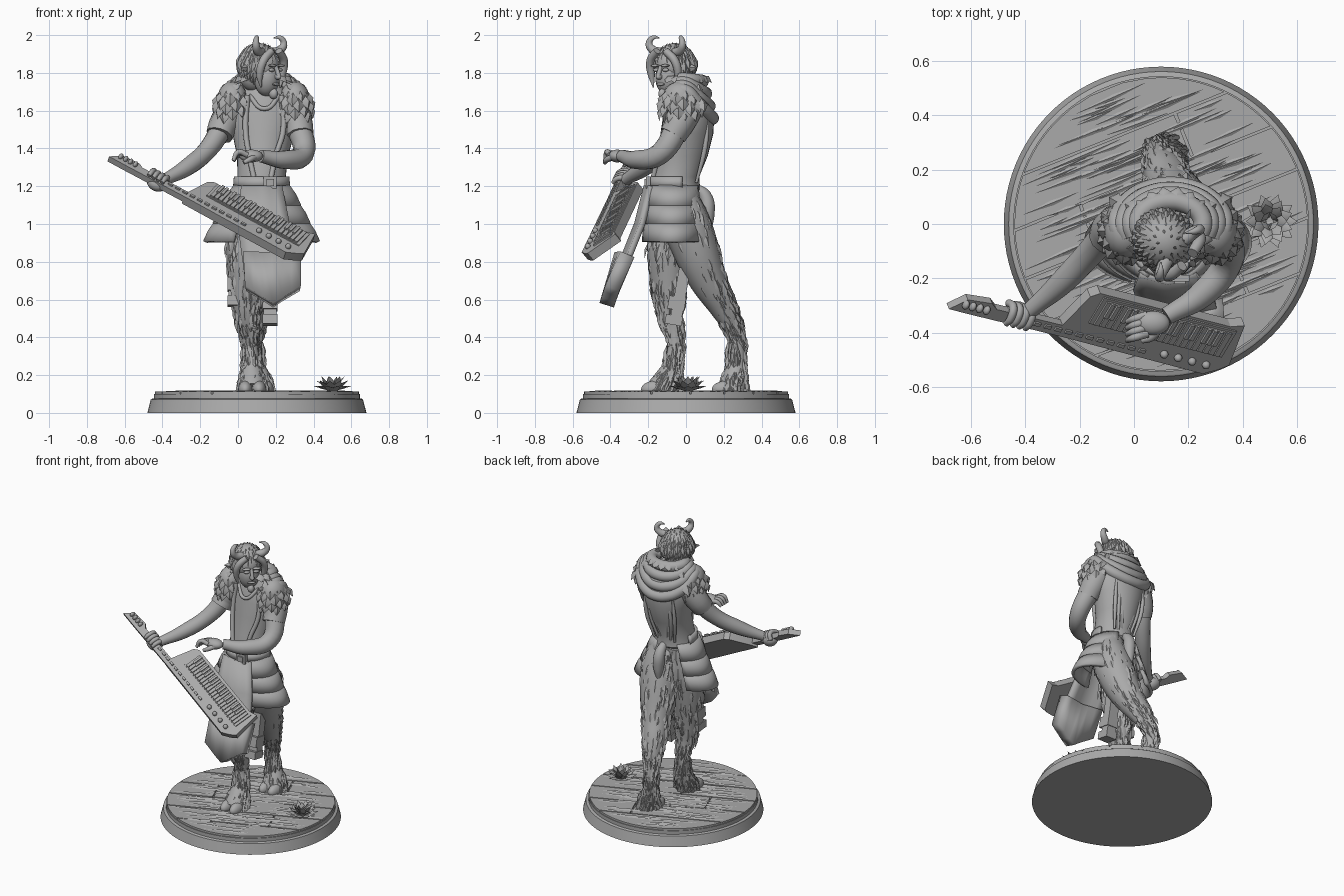
import bpy, bmesh, math, random
from math import sin, cos, pi, radians
from mathutils import Matrix, Vector

random.seed(4)
if "Cube" in bpy.data.objects:
    bpy.data.objects.remove(bpy.data.objects["Cube"], do_unlink=True)

stone = bpy.data.materials.new("plain_grey")
stone.use_nodes = True
GREY = (0.4, 0.4, 0.4, 1)
stone.diffuse_color = GREY
stone.node_tree.nodes["Principled BSDF"].inputs["Base Color"].default_value = GREY
WORLD = Matrix.Identity(4)


def finish(name, bm, m=WORLD, thick=0, angle=40):
    bmesh.ops.recalc_face_normals(bm, faces=bm.faces)
    mesh = bpy.data.meshes.new(name)
    bm.to_mesh(mesh)
    bm.free()
    mesh.materials.append(stone)
    ob = bpy.data.objects.new(name, mesh)
    bpy.context.collection.objects.link(ob)
    ob.matrix_world = m
    if thick:
        mod = ob.modifiers.new("thickness", 'SOLIDIFY')
        mod.thickness, mod.offset = thick, 0
    bpy.ops.object.select_all(action='DESELECT')
    ob.select_set(True)
    bpy.context.view_layer.objects.active = ob
    bpy.ops.object.shade_smooth_by_angle(angle=radians(angle))


def tube(name, pts, m=WORLD):
    """Round limb through (x, y, z, radius) points."""
    cu = bpy.data.curves.new(name + "_path", 'CURVE')
    cu.dimensions, cu.bevel_depth, cu.bevel_resolution, cu.use_fill_caps = '3D', 1, 4, True
    sp = cu.splines.new('BEZIER')
    sp.resolution_u, sp.radius_interpolation = 6, 'CARDINAL'
    sp.bezier_points.add(len(pts) - 1)
    for bp, p in zip(sp.bezier_points, pts):
        bp.co, bp.radius = p[:3], p[3]
        bp.handle_left_type = bp.handle_right_type = 'AUTO'
    tmp = bpy.data.objects.new(name + "_path", cu)
    bpy.context.collection.objects.link(tmp)
    bpy.context.view_layer.update()
    mesh = bpy.data.meshes.new_from_object(tmp.evaluated_get(bpy.context.evaluated_depsgraph_get()))
    bm = bmesh.new()
    bm.from_mesh(mesh)
    bpy.data.objects.remove(tmp, do_unlink=True)
    finish(name, bm, m)


def balls(name, items, m=WORLD):
    """Ellipsoids given as (centre, radii)."""
    bm = bmesh.new()
    for c, r in items:
        mat = Matrix.Translation(c) @ Matrix.Diagonal((*r, 1))
        bmesh.ops.create_uvsphere(bm, u_segments=20, v_segments=12, radius=1, matrix=mat)
    finish(name, bm, m)


def boxes(name, items, m=WORLD):
    """Boxes given as (centre, size)."""
    bm = bmesh.new()
    for c, s in items:
        bmesh.ops.create_cube(bm, size=1, matrix=Matrix.Translation(c) @ Matrix.Diagonal((*s, 1)))
    finish(name, bm, m)


def prism(name, outline, depth, m=WORLD):
    """Flat outline at local z = 0, extruded downwards."""
    bm = bmesh.new()
    face = bm.faces.new([bm.verts.new((x, y, 0)) for x, y in outline])
    ext = bmesh.ops.extrude_face_region(bm, geom=[face])
    bmesh.ops.translate(bm, vec=(0, 0, -depth), verts=[v for v in ext["geom"] if isinstance(v, bmesh.types.BMVert)])
    finish(name, bm, m, angle=20)


def grid(name, rows, thick=0, closed=False):
    """Sheet through rows of points, or a capped solid when closed."""
    bm = bmesh.new()
    vs = [[bm.verts.new(p) for p in row] for row in rows]
    n = len(vs[0])
    for a, b in zip(vs, vs[1:]):
        for i in range(n if closed else n - 1):
            j = (i + 1) % n
            bm.faces.new((a[i], a[j], b[j], b[i]))
    if closed:
        bm.faces.new(vs[0])
        bm.faces.new(vs[-1])
    finish(name, bm, thick=thick)


def arc(cx, cy, z, rx, ry, a0=0, a1=360, n=32):
    return [(cx + rx * cos(radians(a)), cy + ry * sin(radians(a)), z)
            for a in (a0 + (a1 - a0) * i / n for i in range(n + (a1 - a0 < 360)))]


def leaves(name, items, m=WORLD):
    """Ridged pointed leaves: (base, direction, outward, length, half width, ridge)."""
    bm = bmesh.new()
    for p, d, out, length, w, t in items:
        p, d, out = Vector(p), Vector(d).normalized(), Vector(out)
        side = d.cross(out).normalized()
        up, mid = side.cross(d), p + d * length * 0.55
        base, left, right, ridge, tip = [bm.verts.new(q) for q in
            (p, mid - side * w, mid + side * w, mid + up * t, p + d * length)]
        for f in ((base, left, ridge), (left, tip, ridge), (ridge, tip, right),
                  (base, ridge, right), (base, right, tip, left)):
            bm.faces.new(f)
    finish(name, bm, m, angle=60)


# Round base and plank deck
CX = 0.1
grid("base_rim", [arc(CX, 0, z, r, r, n=96) for z, r in ((0, .58), (.07, .562), (.075, .555))], closed=True)
grid("deck_disc", [arc(CX, 0, z, r, r, n=96) for z, r in ((.07, .545), (.1, .545))], closed=True)
deck = Matrix.Translation((CX, 0, .113)) @ Matrix.Rotation(radians(22), 4, 'Z')
R, W = 0.54, 0.18
for row in range(6):
    lo, hi = (row - 3) * W + .004, (row - 2) * W - .004
    side = [(math.sqrt(max(R * R - v * v, 0)), v) for v in (lo + (hi - lo) * i / 10 for i in range(11))]
    left, right = [(-e, v) for e, v in side], [(e, v) for e, v in side][::-1]
    if row in (0, 5):
        prism("deck_plank", left + right, .015, deck)
    else:
        joint = (-.25, .2, -.05)[row % 3]
        prism("deck_plank", left + [(joint - .005, hi), (joint - .005, lo)], .015, deck)
        prism("deck_plank", right + [(joint + .005, lo), (joint + .005, hi)], .015, deck)
grain = []
for i in range(260):
    u, v, length = random.uniform(-.54, .42), random.uniform(-.52, .52), random.uniform(.1, .35)
    if math.hypot(u, v) < R and math.hypot(u + length, v) < R - .01:
        grain.append(((u, v, 0), (1, random.uniform(-.05, .05), 0), (0, 0, 1), length, .01, .006))
leaves("wood_grain", grain, deck)

# Succulent on the deck
petals = []
for k, (count, lift, length) in enumerate(((10, .3, .095), (9, .75, .095), (7, 1.5, .095), (4, 4, .08))):
    for i in range(count):
        a = 2 * pi * (i + k / 2) / count
        petals.append(((.5 + .012 * cos(a), .01 + .012 * sin(a), .115), (cos(a), sin(a), lift),
                       (-cos(a) * lift, -sin(a) * lift, 1), length, .026, .012))
leaves("succulent", petals)

# Shaggy goat legs with cloven hooves
LEGS = {
    "left": [(.18, -.03, 1.17, .09), (.19, -.01, 1.05, .12), (.18, .04, .9, .125), (.145, .12, .7, .1),
             (.105, .21, .54, .072), (.085, .265, .4, .046), (.09, .265, .25, .052), (.11, .255, .17, .07),
             (.115, .245, .12, .078)],
    "right": [(.07, -.04, 1.17, .09), (.06, -.06, 1.05, .115), (.06, -.08, .9, .125), (.05, -.09, .7, .1),
              (.05, -.085, .52, .07), (.062, -.055, .38, .045), (.07, -.07, .25, .052), (.075, -.105, .17, .07),
              (.075, -.13, .12, .08)]}
for side, path in LEGS.items():
    tube(side + "_leg", path)
    fur = []
    for i in range(420):
        t = random.uniform(0, len(path) - 1.5)
        a, b = Vector(path[int(t)]), Vector(path[int(t) + 1])
        p, ang = a.lerp(b, t % 1), random.uniform(0, 2 * pi)
        out = Vector((cos(ang), sin(ang), 0))
        d = (b - a).xyz.normalized() + out * ((b.w - a.w) / (b - a).xyz.length + .04)
        fur.append((p.xyz + out * p.w * .95, d, out, random.uniform(.07, .1) + p.w * .2, .008 + p.w * .09, .012))
    leaves(side + "_leg_fur", fur)
    x, y = path[-1][:2]
    balls(side + "_hoof", [((x + s * .036, y - .03, .125), (.038, .078, .045)) for s in (-1, 1)])

# Tail
tube("tail", [(.13, .04, 1.2, .02), (.13, .1, 1.15, .034), (.135, .115, 1.05, .036), (.13, .115, .93, .01)])

# Tunic torso and neck
TORSO = ((.125, -.05, 1.16, .12, .1), (.125, -.055, 1.18, .14, .13), (.125, -.055, 1.25, .128, .125),
         (.13, -.02, 1.36, .135, .135), (.135, .005, 1.48, .165, .14), (.14, .015, 1.58, .19, .135),
         (.14, .015, 1.66, .16, .12), (.14, 0, 1.74, .08, .075))
grid("tunic", [arc(*ring) for ring in TORSO], closed=True)
tube("neck", [(.14, .01, 1.62, .065), (.135, -.03, 1.7, .055), (.13, -.06, 1.78, .05)])
tube("neckline", [(.06, -.08, 1.68, .012), (.14, -.125, 1.61, .012), (.22, -.08, 1.68, .012)])
for s in (-1, 1):
    tube("vest_edge", [(.14 + s * .09, -.09, 1.68, .015), (.14 + s * .1, -.115, 1.5, .015),
                       (.13 + s * .07, -.148, 1.36, .014), (.13 + s * .04, -.178, 1.22, .014)])
    for k in range(3):
        tube("back_fold", [(.135 + s * (.03 + .04 * k), .12, 1.58, .006), (.13 + s * (.05 + .03 * k), .1, 1.4, .013),
                           (.13 + s * (.02 + .03 * k), .055, 1.22, .008)])
grid("front_belt", [arc(.125, -.055, z, r, r - .005, 165, 375) for z, r in ((1.19, .143), (1.25, .138))], .018)
boxes("buckle", [((.17, -.2, 1.22), (.07, .025, .065)), ((.17, -.215, 1.22), (.04, .012, .035))])

# Banded hip guards
for side, mid, spread in (("left", -3, 72), ("right", 183, 58)):
    for k in range(3):
        z, f = 1.2 - .095 * k, .14 + .05 * k
        rings = [arc(.125, -.07, z - dz, f + grow, .135 + .006 * k + grow * .2, mid - spread, mid + spread, 16)
                 for dz, grow in ((0, 0), (.05, .035), (.105, .06))]
        grid(side + "_hip_band", rings, .022)

# Front apron ending in a heavy pointed hem, with plated strips at its sides
def apron(name, spec, point, thick):
    rows = []
    for k, (z, xl, xr, y) in enumerate(spec):
        drop = point if k == len(spec) - 1 else 0
        rows.append([(xl + (xr - xl) * c / 6, y - .03 * (1 - abs(c - 3) / 3),
                      z - drop * (1 - abs(c - 3) / 3)) for c in range(7)])
    grid(name, rows, thick)


apron("apron", ((1.2, .02, .23, -.18), (1, 0, .27, -.23), (.85, .02, .3, -.29), (.7, .04, .32, -.36)), 0, .03)
apron("apron_hem", ((.84, .03, .33, -.31), (.66, .04, .33, -.39)), .09, .08)
for p, rot in (((-.015, -.1, .56), -6), ((.17, -.06, .46), -10)):
    place = Matrix.Translation(p) @ Matrix.Rotation(radians(rot), 4, 'X')
    boxes("hanging_strip", [((0, 0, .16), (.07, .06, .3)), ((0, -.01, .03), (.08, .09, .05)),
                            ((0, -.01, .12), (.08, .09, .07))], place)

# Arms with short sleeves
ARMS = {"right": [(-.02, .01, 1.62, .07), (-.08, -.02, 1.52, .06), (-.155, -.1, 1.4, .052),
                  (-.27, -.22, 1.3, .046), (-.385, -.32, 1.235, .031)],
        "left": [(.29, .01, 1.62, .07), (.32, -.04, 1.52, .066), (.345, -.14, 1.37, .057),
                 (.25, -.26, 1.34, .05), (.12, -.34, 1.36, .034)]}
for side, path in ARMS.items():
    tube(side + "_arm", path)
    (x, y, z, r), b = path[0], path[1]
    tube(side + "_sleeve", [(x, y, z, .085), (*b[:3], .077),
                            (b[0] + (b[0] - x) * .3, b[1] - .03, b[2] - .05, .072)])

# Keyboard guitar: u along the neck, v across, n out of its face
u = Vector((.858, -.219, -.465)).normalized()
n = u.cross(Vector((.45, .755, .477))).normalized()
v = n.cross(u)
K = Matrix.Translation((-.68, -.31, 1.36)) @ Matrix((u, v, n)).transposed().to_4x4()
prism("keytar_neck", [(0, -.005), (.05, .055), (.15, .065), (.18, .045), (.5, .05), (.5, 0), (.1, -.005)], .035, K)
prism("keytar_body", [(.46, .05), (.5, .2), (.53, .225), (1.09, .225), (1.14, .245), (1.17, .06),
                      (1.14, .03), (1.09, -.005), (.46, 0)], .05, K)
prism("key_bed", [(.55, .09), (.55, .215), (1.12, .215), (1.12, .09)], -.008, K)
step = .54 / 22
boxes("white_keys", [((.565 + step * (i + .5), .15, .01), (step * .82, .11, .014)) for i in range(22)], K)
boxes("black_keys", [((.565 + step * i, .172, .018), (step * .6, .065, .018))
                     for i in range(1, 22) if i % 7 not in (0, 3)], K)
balls("knobs", [((.9 + .06 * i, .04, .006), (.015, .015, .016)) for i in range(4)], K)
boxes("buttons", [((.36 + .045 * i, .03, .004), (.026, .014, .012)) for i in range(11)], K)
balls("tuning_pegs", [((.05 + .03 * i, .035, .006), (.012, .018, .016)) for i in range(4)], K)

# Hands: one grips the neck, one plays
balls("right_palm", [((.285, .03, -.035), (.055, .045, .04))], K)
for i in range(4):
    x = .24 + .027 * i
    tube("right_finger", [(x, .055, -.05, .014), (x, .068, -.005, .015), (x, .03, .018, .014), (x, 0, .01, .011)], K)
balls("left_palm", [((.07, -.365, 1.36), (.062, .045, .034))])
for i in range(4):
    y = -.335 - .023 * i
    tube("left_finger", [(.05, y, 1.365, .015), (.0, y - .015, 1.362 + .006 * i, .014),
                         (-.025, y - .025, 1.335, .01)])
tube("left_thumb", [(.09, -.39, 1.355, .016), (.06, -.42, 1.34, .015), (.03, -.43, 1.325, .011)])

# Draped hood and feather mantle
for k in range(4):
    rx, ry = .12 + .025 * k, .085 + .018 * k
    tube("hood_fold", [(.135 + rx * cos(a), ry * sin(a), 1.765 - .02 * k - (.01 + .045 * k) * max(sin(a), 0), .036)
                       for a in (radians(-25 + 23 * i) for i in range(11))])
feathers = []
for k in range(4):
    for i in range(18):
        a = 2 * pi * (i + k / 2) / 18
        if sin(a) < (-.72 if k < 2 else -.62) or (sin(a) > .55 and k):
            continue
        p = (.135 + (.1 + .035 * k) * cos(a), -.01 + (.085 + .025 * k) * sin(a), 1.785 - .035 * k)
        feathers.append((p, (cos(a), sin(a), -.6 - .3 * k), (cos(a), sin(a), 1), .075 + .01 * k, .034, .024))
SHOULDERS = [(-.03, -.03, 1.66), (.3, -.03, 1.66)]
balls("shoulder_pads", [(c, (.08, .095, .095)) for c in SHOULDERS])
for c in SHOULDERS:
    for i in range(44):
        a, h = i * 2.4, 1 - 1.6 * i / 44
        r = math.sqrt(1 - h * h)
        out = Vector((r * cos(a), r * sin(a), h))
        p = Vector(c) + Vector((out.x * .072, out.y * .09, out.z * .09))
        feathers.append((p, out * .35 + Vector((0, 0, -1)), out + Vector((0, 0, .2)), .09, .032, .025))
leaves("feather_mantle", feathers)

# Head, turned towards its left
H = Matrix.Translation((.13, -.075, 1.81)) @ Matrix.Rotation(radians(50), 4, 'Z') @ Matrix.Rotation(radians(6), 4, 'X')
balls("head", [((0, .015, .03), (.092, .105, .1)), ((0, -.035, -.035), (.068, .068, .095))], H)
balls("face_details", [((0, -.105, -.02), (.015, .024, .015)), ((0, -.1, -.06), (.027, .012, .008)),
                       ((0, -.088, -.112), (.022, .025, .028))]
      + [((s * .032, -.09, .015), (.02, .012, .01)) for s in (-1, 1)]
      + [((s * .034, -.093, .038), (.028, .014, .008)) for s in (-1, 1)], H)
tube("nose_bridge", [(0, -.088, .035, .01), (0, -.107, 0, .012), (0, -.117, -.02, .012)], H)
balls("hair_cap", [((0, .03, .045), (.1, .105, .1)), ((0, .055, -.03), (.08, .075, .085))], H)
hair = []
for i in range(170):
    a, h = i * 2.4, .98 - 1.5 * i / 170
    r = math.sqrt(1 - h * h)
    out = Vector((r * cos(a), r * sin(a), h))
    if out.y < -.45 and h < .5:
        continue
    d = Vector((out.x * h, out.y * h, -r)).normalized() - out * (.3 if h > .4 else .12)
    hair.append((Vector((out.x * .106, .028 + out.y * .111, .045 + h * .108)), d, out, .085, .019, .012))
leaves("hair", hair, H)
for s in (-1, 1):
    tube("side_lock", [(s * .03, -.075, .115, .02), (s * .085, -.07, .06, .022), (s * .092, -.06, -.02, .018),
                       (s * .08, -.065, -.08, .004)], H)
    leaves("ear", [((s * .085, .01, .01), (s, .25, .1), (0, -1, .3), .07, .02, .014)], H)
    tube("horn", [(s * .05, -.02, .1, .026), (s * .095, -.03, .115, .023), (s * .115, -.035, .15, .018),
                  (s * .095, -.02, .18, .012), (s * .07, 0, .176, .003)], H)
